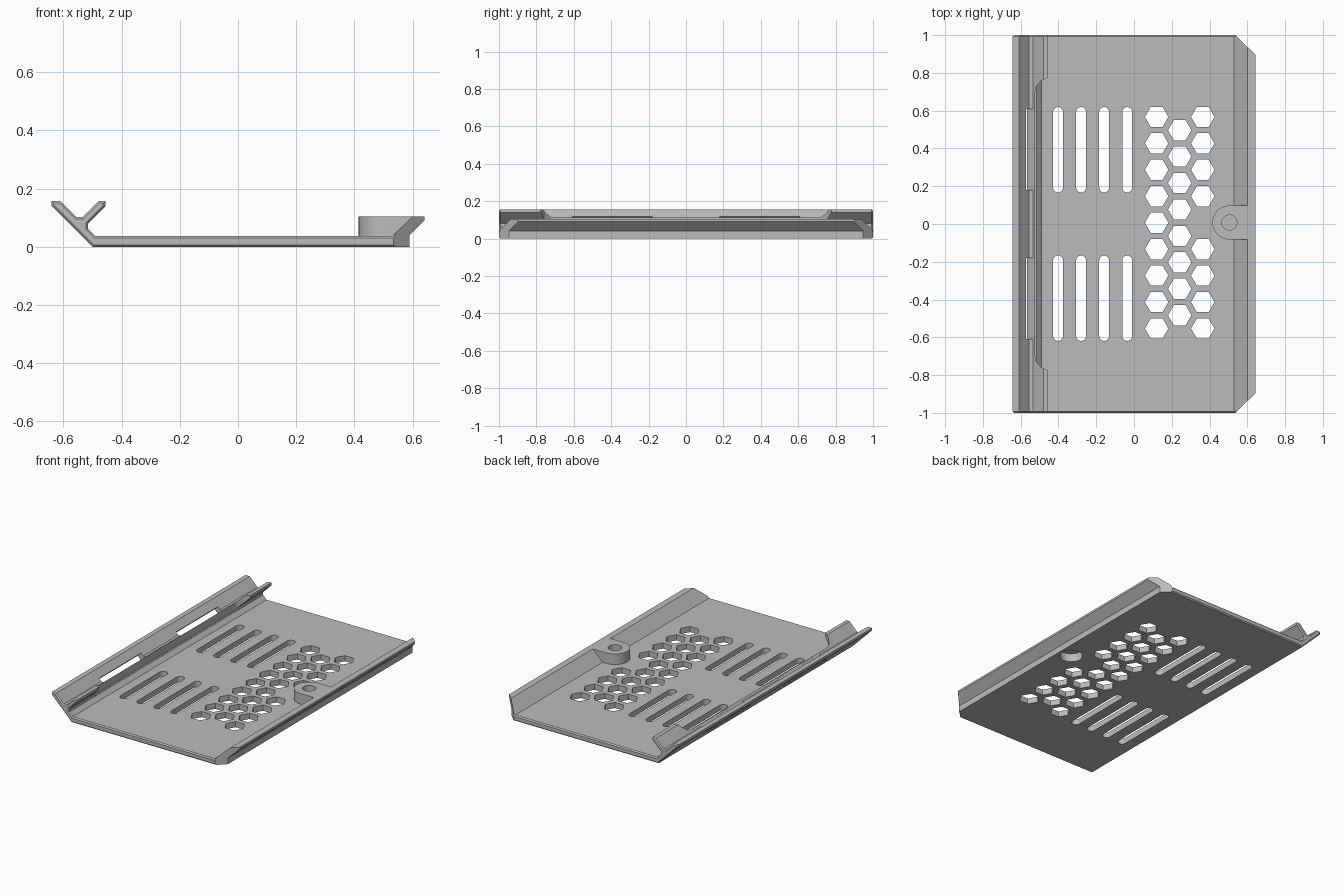
import bpy, bmesh, math
from mathutils import Vector

cube = bpy.data.objects.get("Cube")
if cube:
    bpy.data.objects.remove(cube, do_unlink=True)

grey = bpy.data.materials.new("plain grey")
grey.use_nodes = True
colour = (0.5, 0.5, 0.5, 1)
grey.diffuse_color = colour
grey.node_tree.nodes["Principled BSDF"].inputs["Base Color"].default_value = colour


def prism(bm, outline, axis, lo, hi):
    """Extrude a 2D outline along axis y (outline in xz) or z (outline in xy)."""
    place = (lambda a, b, t: (a, t, b)) if axis == "y" else (lambda a, b, t: (a, b, t))
    rings = [[bm.verts.new(place(a, b, t)) for a, b in outline] for t in (lo, hi)]
    n = len(outline)
    caps = [bm.faces.new(ring) for ring in rings]
    sides = [bm.faces.new((rings[0][i], rings[0][(i + 1) % n],
                           rings[1][(i + 1) % n], rings[1][i])) for i in range(n)]
    bmesh.ops.recalc_face_normals(bm, faces=caps + sides)
    return caps


def arc(cx, cy, r, start, end, steps):
    angles = [math.radians(start + (end - start) * i / steps) for i in range(steps + 1)]
    return [(cx + r * math.cos(a), cy + r * math.sin(a)) for a in angles]


def circle(cx, cy, r, sides):
    return arc(cx, cy, r, 0, 360, sides)[:-1]


def make_object(name, bm):
    mesh = bpy.data.meshes.new(name)
    bm.to_mesh(mesh)
    bm.free()
    mesh.materials.append(grey)
    obj = bpy.data.objects.new(name, mesh)
    bpy.context.collection.objects.link(obj)
    return obj


def combine(target, tool, operation):
    """Apply a boolean and delete the helper."""
    tool.hide_render = True
    mod = target.modifiers.new(operation, "BOOLEAN")
    mod.object, mod.operation, mod.solver = tool, operation, "EXACT"
    bpy.context.view_layer.objects.active = target
    bpy.ops.object.modifier_apply(modifier=mod.name)
    bpy.data.objects.remove(tool, do_unlink=True)


# Cover: one folded section with a V-shaped clip and a flared lip
section = [(-0.50, 0), (-0.642, 0.142), (-0.642, 0.157), (-0.61, 0.157),
           (-0.555, 0.102), (-0.535, 0.102), (-0.48, 0.157), (-0.455, 0.157),
           (-0.455, 0.14), (-0.515, 0.08), (-0.515, 0.062), (-0.49, 0.037),
           (0.53, 0.037), (0.60, 0.105), (0.642, 0.105), (0.642, 0.092),
           (0.59, 0.04), (0.59, 0)]
bm = bmesh.new()
caps = prism(bm, section, "y", -1, 1)
rim = list({e for cap in caps for e in cap.edges})
bmesh.ops.bevel(bm, geom=rim, offset=0.007, segments=1, affect="EDGES")
cover = make_object("vented_cover", bm)

# Screw boss joined to the lip
BX, BY, BR = 0.505, 0.008, 0.09
bm = bmesh.new()
prism(bm, [(0.605, BY + BR)] + arc(BX, BY, BR, 90, 270, 24) + [(0.605, BY - BR)],
      "z", 0.025, 0.105)
for v in bm.verts:
    if v.co.x > 0.6 and v.co.z < 0.05:
        v.co.x = 0.55
combine(cover, make_object("boss_helper", bm), "UNION")

cut = bmesh.new()

# Long rounded vents
for x in (-0.402, -0.28, -0.158, -0.036):
    for side in (-1, 1):
        a, b = sorted((side * 0.193, side * 0.593))
        prism(cut, arc(x, b, 0.026, 0, 180, 14) + arc(x, a, 0.026, 180, 360, 14),
              "z", -0.02, 0.06)

# Honeycomb vents, leaving room for the boss
for column in range(3):
    x = 0.12 + 0.122 * column
    for row in range(8 if column == 1 else 9):
        if column == 2 and row == 4:
            continue
        y = 0.567 - 0.14 * row - (0.07 if column == 1 else 0)
        prism(cut, circle(x, y, 0.062, 6), "z", -0.02, 0.06)

# Blind screw hole above, wider recess below
prism(cut, circle(BX, BY, 0.04, 32), "z", 0.065, 0.13)
prism(cut, circle(BX, BY, 0.07, 32), "z", -0.02, 0.055)

# Slanted latch slots through the clip wall
for lo, hi in ((-0.61, -0.18), (0.18, 0.61)):
    prism(cut, [(-0.61, 0.024), (-0.53, 0.104), (-0.557, 0.131), (-0.637, 0.051)],
          "y", lo, hi)

# Middle of the clip arm cut back with angled ends
half = [(-0.525, 0.69), (-0.52, 0.725), (-0.495, 0.755), (-0.44, 0.785)]
prism(cut, half + [(x, -y) for x, y in reversed(half)], "z", 0.0635, 0.2)

# Lip corners cut off at an angle
for side in (-1, 1):
    prism(cut, [(0.525, side * 1.01), (0.66, side * 0.88), (0.66, side * 1.01)],
          "z", -0.02, 0.13)

combine(cover, make_object("cut_helper", cut), "DIFFERENCE")

# Smooth the round walls and keep folds sharp
bpy.ops.object.select_all(action="DESELECT")
cover.select_set(True)
bpy.context.view_layer.objects.active = cover
bpy.ops.object.shade_smooth_by_angle(angle=math.radians(20))
